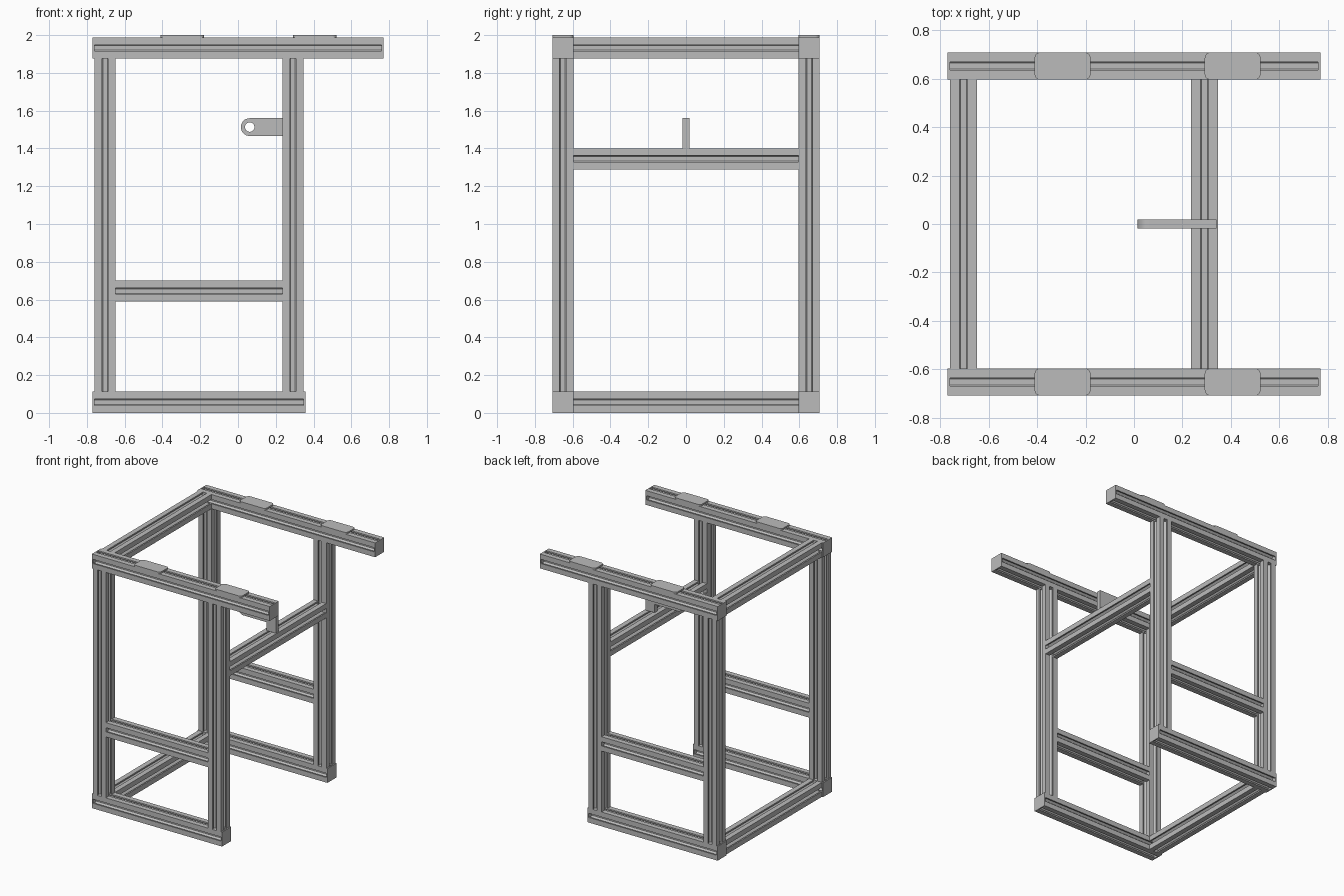
import bpy, bmesh, math
from mathutils import Vector

cube = bpy.data.objects.get("Cube")
if cube:
    bpy.data.objects.remove(cube, do_unlink=True)

# One aluminium grey for everything
grey = bpy.data.materials.new("aluminium_grey")
grey.use_nodes = True
colour = (0.5, 0.5, 0.5, 1)
grey.diffuse_color = colour
grey.node_tree.nodes["Principled BSDF"].inputs["Base Color"].default_value = colour

H = 0.056            # half width of a bar
RAIL_Y = 0.652       # side frames
BACK_X, FRONT_X = -0.704, 0.291
LOW_Z, TOP_Z = H, 1.932
CAP = 0.01


def slot_profile():
    """Square section with a T-slot in each of its four sides."""
    half = [(0.0165, H), (0.0165, H - 0.011), (0.028, H - 0.011),
            (0.028, H - 0.02), (0.012, H - 0.036)]
    side = [(H, H)] + half + [(-a, b) for a, b in reversed(half)]
    points = []
    for turn in range(4):
        for a, b in side:
            points.append((a, b))
        side = [(-b, a) for a, b in side]
    return points


SLOTTED = slot_profile()
SQUARE = [(H, H), (-H, H), (-H, -H), (H, -H)]


def prism(name, profile, axis, start, end, centre):
    """Extrude a section along an axis; centre gives the other two coordinates."""
    bm = bmesh.new()

    def place(a, b, c):
        a, b = a + centre[0], b + centre[1]
        return {"x": (c, a, b), "y": (a, c, b), "z": (a, b, c)}[axis]

    face = bm.faces.new([bm.verts.new(place(a, b, start)) for a, b in profile])
    moved = bmesh.ops.extrude_face_region(bm, geom=[face], use_keep_orig=True)
    verts = [g for g in moved["geom"] if isinstance(g, bmesh.types.BMVert)]
    shift = Vector(place(0, 0, end)) - Vector(place(0, 0, start))
    bmesh.ops.translate(bm, verts=verts, vec=shift)
    bmesh.ops.recalc_face_normals(bm, faces=bm.faces)
    mesh = bpy.data.meshes.new(name)
    bm.to_mesh(mesh)
    bm.free()
    mesh.materials.append(grey)
    obj = bpy.data.objects.new(name, mesh)
    bpy.context.collection.objects.link(obj)
    return obj


def arc(cx, cy, r, start, sweep, steps):
    angles = [math.radians(start + sweep * i / steps) for i in range(steps + 1)]
    return [(cx + r * math.cos(t), cy + r * math.sin(t)) for t in angles]


def rounded_rect(hx, hy, r):
    points = []
    for sx, sy, start in ((1, 1, 0), (-1, 1, 90), (-1, -1, 180), (1, -1, 270)):
        points += arc(sx * (hx - r), sy * (hy - r), r, start, 90, 6)
    return points


# Two mirrored side frames: rails with end caps, posts, middle bar, top pads
for label, y in (("right", -RAIL_Y), ("left", RAIL_Y)):
    for level, z, x0, x1 in (("bottom", LOW_Z, -0.77, 0.357),
                             ("top", TOP_Z, -0.77, 0.77)):
        prism(f"{label}_{level}_rail", SLOTTED, "x", x0 + CAP, x1 - CAP, (y, z))
        prism(f"{label}_{level}_back_cap", SQUARE, "x", x0, x0 + CAP, (y, z))
        prism(f"{label}_{level}_front_cap", SQUARE, "x", x1 - CAP, x1, (y, z))
    for place, x in (("back", BACK_X), ("front", FRONT_X)):
        prism(f"{label}_{place}_post", SLOTTED, "z", LOW_Z + H, TOP_Z - H, (x, y))
    prism(f"{label}_middle_bar", SLOTTED, "x", BACK_X + H, FRONT_X - H, (y, 0.645))
    for place, x in (("back", -0.295), ("front", 0.407)):
        prism(f"{label}_{place}_pad", rounded_rect(0.115, H, 0.022), "z",
              TOP_Z + H, 2.0, (x, y))

# Cross bars joining the frames
reach = RAIL_Y - H
for name, x, z in (("bottom_cross_bar", BACK_X, LOW_Z),
                   ("top_cross_bar", BACK_X, TOP_Z),
                   ("middle_cross_bar", FRONT_X, 1.345)):
    prism(name, SLOTTED, "y", -reach, reach, (x, z))

# Bracket standing on the middle cross bar, with an eye in its arm
eye_x, eye_z, eye_r = 0.062, 1.513, 0.047
outline = arc(eye_x, eye_z, eye_r, 90, 180, 16)
outline += [(0.26, eye_z - eye_r), (0.26, 1.401), (0.34, 1.401), (0.34, eye_z + eye_r)]
curve = bpy.data.curves.new("bracket", "CURVE")
curve.dimensions = "2D"
curve.fill_mode = "BOTH"
curve.extrude = 0.018
for points in (outline, arc(eye_x, eye_z, 0.025, 0, 345, 23)):
    spline = curve.splines.new("POLY")
    spline.points.add(len(points) - 1)
    for point, (a, b) in zip(spline.points, points):
        point.co = (a, b, 0, 1)
    spline.use_cyclic_u = True
curve.materials.append(grey)
bracket = bpy.data.objects.new("bracket", curve)
bracket.rotation_euler.x = math.pi / 2
bpy.context.collection.objects.link(bracket)
bpy.ops.object.select_all(action="DESELECT")
bracket.select_set(True)
bpy.context.view_layer.objects.active = bracket
bpy.ops.object.convert(target="MESH")
bpy.ops.object.shade_smooth_by_angle()
